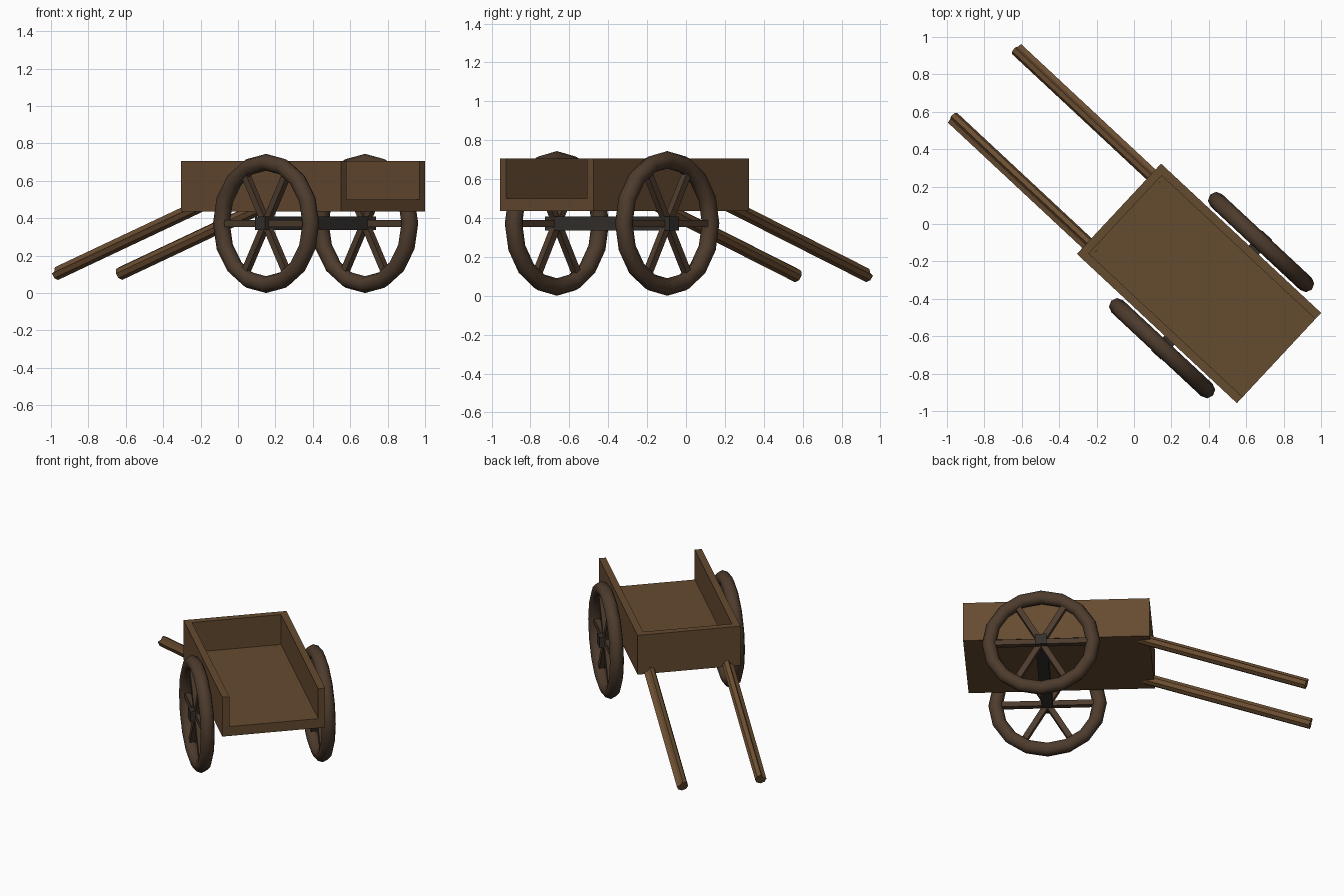
import bpy, bmesh
from math import radians, cos, sin, pi
from mathutils import Matrix, Vector

if "Cube" in bpy.data.objects:
    bpy.data.objects.remove(bpy.data.objects["Cube"])

# Local frame: x runs along the cart (tail = +x), y across; then turned into place
PLACE = Matrix.Translation((0.3475, -0.3175, 0)) @ Matrix.Rotation(radians(-43), 4, 'Z')


def material(name, rgb):
    m = bpy.data.materials.new(name)
    m.diffuse_color = (*rgb, 1)
    m.use_nodes = True
    m.node_tree.nodes["Principled BSDF"].inputs["Base Color"].default_value = m.diffuse_color
    return m


PLANK = material("plank_wood", (0.13, 0.07, 0.03))
POLE = material("pole_wood", (0.15, 0.078, 0.032))
RIM = material("wheel_wood", (0.075, 0.044, 0.026))
DARK = material("axle_wood", (0.036, 0.031, 0.026))


def finish(bm, name, mat, smooth=False):
    bmesh.ops.recalc_face_normals(bm, faces=bm.faces)
    bm.transform(PLACE)
    me = bpy.data.meshes.new(name)
    bm.to_mesh(me)
    bm.free()
    for p in me.polygons:
        p.use_smooth = smooth
    me.materials.append(mat)
    ob = bpy.data.objects.new(name, me)
    bpy.context.collection.objects.link(ob)
    return ob


def add_box(bm, lo, hi, extra=Matrix()):
    lo, hi = Vector(lo), Vector(hi)
    mat = extra @ Matrix.Translation((lo + hi) / 2) @ Matrix.Diagonal((*(hi - lo), 1))
    bmesh.ops.create_cube(bm, size=1, matrix=mat)


def box(name, lo, hi, mat):
    bm = bmesh.new()
    add_box(bm, lo, hi)
    finish(bm, name, mat)


def loft(bm, rings, closed=False):
    n = len(rings[0])
    pairs = list(zip(rings, rings[1:] + rings[:1])) if closed else list(zip(rings, rings[1:]))
    for a, b in pairs:
        for i in range(n):
            bm.faces.new((a[i], a[(i + 1) % n], b[(i + 1) % n], b[i]))
    if not closed:
        bm.faces.new(rings[0])
        bm.faces.new(rings[-1])


# Cart body, open at the tail
L, W, T = 0.585, 0.33, 0.045
Z0, ZF, Z1 = 0.435, 0.50, 0.707
box("floor", (-L, -W, Z0), (L, W, ZF), PLANK)
box("front_wall", (-L, -W + T, ZF), (-L + T, W - T, Z1), PLANK)
for side, label in ((-1, "left"), (1, "right")):
    y0, y1 = sorted((side * W, side * (W - T)))
    box(label + "_wall", (-L, y0, ZF), (L, y1, Z1), PLANK)

# Axle with square ends as hubs
AX, AZ = 0.092, 0.372
box("axle", (AX - 0.036, -0.437, AZ - 0.036), (AX + 0.036, 0.437, AZ + 0.036), DARK)

for side, label in ((-1, "left"), (1, "right")):
    centre = Vector((AX, side * 0.388, AZ))

    # Rim: 16-sided ring
    bm = bmesh.new()
    rings = []
    for i in range(16):
        a = 2 * pi * i / 16
        ring = []
        for j in range(8):
            b = 2 * pi * j / 8
            r = 0.327 + 0.045 * cos(b)
            ring.append(bm.verts.new(centre + Vector((r * cos(a), 0.045 * sin(b), r * sin(a)))))
        rings.append(ring)
    loft(bm, rings, closed=True)
    finish(bm, label + "_wheel_rim", RIM, smooth=True)

    # Spokes: three crossing bars
    bm = bmesh.new()
    for k in range(3):
        turn = Matrix.Translation(centre) @ Matrix.Rotation(k * pi / 3, 4, 'Y')
        add_box(bm, (-0.31, -0.018, -0.018), (0.31, 0.018, 0.018), turn)
    finish(bm, label + "_wheel_spokes", RIM)

    # Sloping pole with a groove on its upper outer side
    bm = bmesh.new()
    start, end = Vector((-1.568, side * 0.251, 0.104)), Vector((-0.51, side * 0.251, 0.469))
    d = (end - start).normalized()
    out = Vector((0, side, 0))
    up = Vector((-d.z, 0, d.x))
    rings = []
    for p in (start, end):
        ring = []
        for j in range(8):
            r = 0.018 if j == 1 else 0.036
            a = j * pi / 4
            ring.append(bm.verts.new(p + out * r * cos(a) + up * r * sin(a)))
        rings.append(ring)
    loft(bm, rings)
    finish(bm, label + "_pole", POLE)
